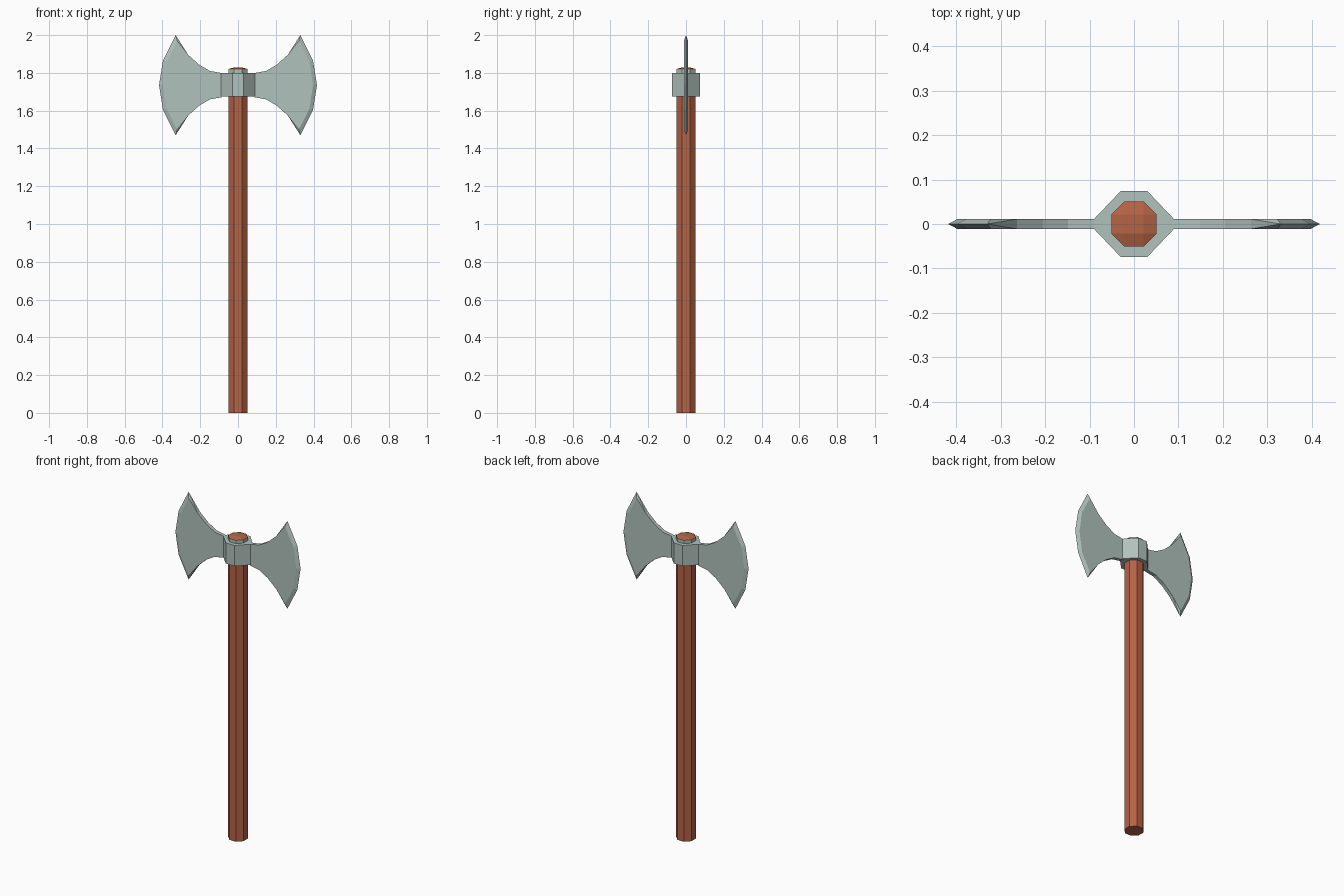
import bpy, bmesh

if "Cube" in bpy.data.objects:
    bpy.data.objects.remove(bpy.data.objects["Cube"])


def material(name, rgb):
    m = bpy.data.materials.new(name)
    m.diffuse_color = (*rgb, 1)
    m.use_nodes = True
    m.node_tree.nodes["Principled BSDF"].inputs["Base Color"].default_value = m.diffuse_color
    return m


steel = material("pale steel", (0.44, 0.54, 0.505))
wood = material("red brown wood", (0.46, 0.125, 0.06))


def make(name, bm, mats):
    bmesh.ops.recalc_face_normals(bm, faces=bm.faces)
    me = bpy.data.meshes.new(name)
    bm.to_mesh(me)
    bm.free()
    for m in mats:
        me.materials.append(m)
    ob = bpy.data.objects.new(name, me)
    bpy.context.collection.objects.link(ob)
    return ob


def octagon(bm, a, b, c, d, z):
    """Ring with corners at (+-a, +-b) and (+-c, +-d)."""
    pts = [(c, d), (a, b), (-a, b), (-c, d), (-c, -d), (-a, -b), (a, -b), (c, -d)]
    return [bm.verts.new((x, y, z)) for x, y in pts]


def bridge(bm, r0, r1):
    n = len(r0)
    return [bm.faces.new((r0[i], r0[(i + 1) % n], r1[(i + 1) % n], r1[i])) for i in range(n)]


# Handle: octagonal shaft, steel band near the top, shallow cap
bm = bmesh.new()
S, R = 0.021, 0.051
rings = [octagon(bm, S, R, R, S, z) for z in (0, 1.79, 1.82)]
bm.faces.new(rings[0])
bridge(bm, rings[0], rings[1])
for f in bridge(bm, rings[1], rings[2]):
    f.material_index = 1
r = rings[2]
q = [bm.verts.new((x, y, 1.829)) for x, y in ((S, S), (-S, S), (-S, -S), (S, -S))]
bm.faces.new(q)
for i in range(4):
    j = (i + 1) % 4
    bm.faces.new((r[2 * i], r[2 * i + 1], q[i]))
    bm.faces.new((r[2 * i + 1], r[(2 * i + 2) % 8], q[j], q[i]))
make("handle", bm, [wood, steel])

# Socket: collar around the handle, pointed toward the blades
bm = bmesh.new()
lo, hi = (octagon(bm, 0.03, 0.074, 0.09, 0.011, z) for z in (1.675, 1.80))
bridge(bm, lo, hi)
bm.faces.new(lo)
bm.faces.new(hi)
make("socket", bm, [steel])

# Blades: flat cheeks with a tapered cutting edge, mirrored up/down and left/right
MID, T = 1.735, 0.011
neck = [(0.088, 0.0645), (0.148, 0.075), (0.205, 0.108), (0.263, 0.16)]
bevel = [(0.322, 0.235), (0.378, 0.125), (0.397, 0)]
edge = [(0.33, 0.265), (0.397, 0.132), (0.418, 0)]


def blade(name, sx):
    bm = bmesh.new()

    def loop(pts, y):
        full = pts + [(x, -z) for x, z in reversed(pts) if z > 0]
        return [bm.verts.new((sx * x, y, MID + z)) for x, z in full]

    front, back = loop(neck + bevel, -T), loop(neck + bevel, T)
    rim = loop(edge, 0)
    n, k = len(front), len(neck)
    bm.faces.new(front)
    bm.faces.new(back)
    # thick edges of the neck
    for i in list(range(k - 1)) + list(range(n - k, n)):
        j = (i + 1) % n
        bm.faces.new((front[i], front[j], back[j], back[i]))
    # tapered cutting edge
    for side in (front, back):
        inner = side[k:n - k]
        for i in range(len(rim) - 1):
            bm.faces.new((inner[i], inner[i + 1], rim[i + 1], rim[i]))
        bm.faces.new((side[k - 1], inner[0], rim[0]))
        bm.faces.new((side[n - k], inner[-1], rim[-1]))
    for a, t in ((k - 1, 0), (n - k, -1)):
        bm.faces.new((front[a], back[a], rim[t]))
    make(name, bm, [steel])


blade("right_blade", 1)
blade("left_blade", -1)
